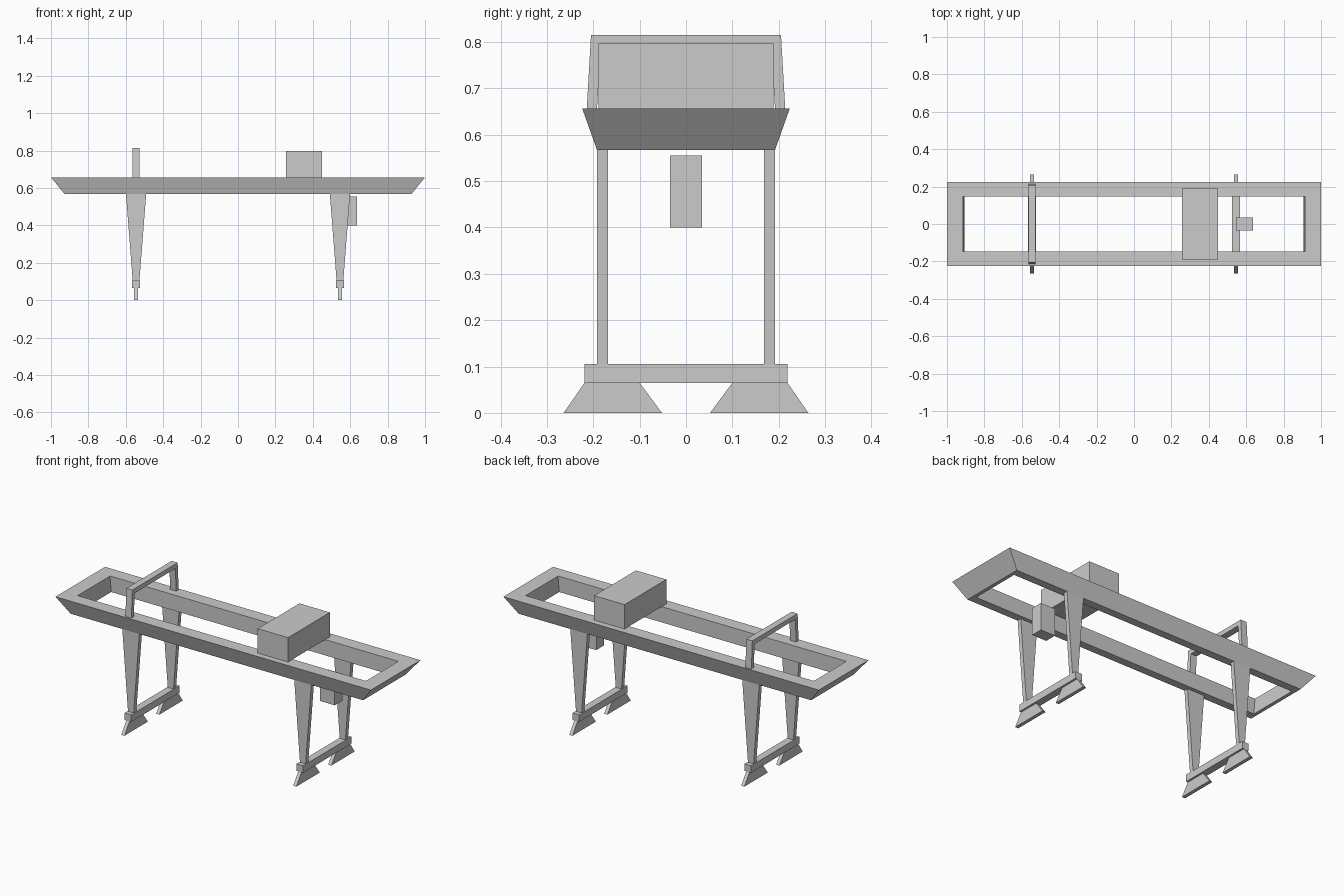
import bpy
import bmesh

cube = bpy.data.objects.get("Cube")
if cube:
    bpy.data.objects.remove(cube, do_unlink=True)

grey = bpy.data.materials.new("light_grey")
grey.use_nodes = True
colour = (0.6, 0.6, 0.6, 1)
grey.diffuse_color = colour
grey.node_tree.nodes["Principled BSDF"].inputs["Base Color"].default_value = colour


def finish(name, bm):
    bmesh.ops.recalc_face_normals(bm, faces=bm.faces)
    mesh = bpy.data.meshes.new(name)
    bm.to_mesh(mesh)
    bm.free()
    mesh.materials.append(grey)
    obj = bpy.data.objects.new(name, mesh)
    bpy.context.collection.objects.link(obj)
    return obj


def rect(bm, x0, x1, y0, y1, z):
    return [bm.verts.new(p) for p in
            ((x0, y0, z), (x1, y0, z), (x1, y1, z), (x0, y1, z))]


def bridge(bm, a, b):
    for i in range(4):
        j = (i + 1) % 4
        bm.faces.new((a[i], a[j], b[j], b[i]))


def taper(name, low, z0, high, z1):
    """Solid between two rectangles given as (x0, x1, y0, y1)."""
    bm = bmesh.new()
    a, b = rect(bm, *low, z0), rect(bm, *high, z1)
    bridge(bm, a, b)
    bm.faces.new(a)
    bm.faces.new(b)
    return finish(name, bm)


def block(name, area, z0, z1):
    return taper(name, area, z0, area, z1)


DECK_LOW, DECK_TOP = 0.567, 0.657
SPAN = 0.545

# Ring-shaped girder deck with flared outer walls
bm = bmesh.new()
loops = [rect(bm, -x, x, -y, y, z) for x, y, z in (
    (0.927, 0.192, DECK_LOW), (1, 0.224, DECK_TOP),
    (0.914, 0.147, DECK_TOP), (0.907, 0.147, DECK_LOW))]
for i in range(4):
    bridge(bm, loops[i], loops[(i + 1) % 4])
finish("girder_deck", bm)

# Two portals: tapered legs, sill beam and splayed feet
for end, cx in (("left", SPAN), ("right", -SPAN)):
    block(f"{end}_sill_beam", (cx - 0.021, cx + 0.021, -0.219, 0.219), 0.065, 0.105)
    for side, s in (("back", 1), ("front", -1)):
        y0, y1 = sorted((s * 0.168, s * 0.192))
        taper(f"{end}_{side}_leg", (cx - 0.018, cx + 0.018, y0, y1), 0.105,
              (cx - 0.054, cx + 0.054, y0, y1), DECK_LOW)
        low = sorted((s * 0.052, s * 0.264))
        high = sorted((s * 0.1, s * 0.219))
        taper(f"{end}_{side}_foot", (cx - 0.01, cx + 0.01, *low), 0,
              (cx - 0.01, cx + 0.01, *high), 0.065)

# Arch over the deck, extruded from its outline
outline = [(-0.214, DECK_TOP), (-0.205, 0.815), (0.205, 0.815), (0.214, DECK_TOP),
           (0.192, DECK_TOP), (0.184, 0.789), (-0.184, 0.789), (-0.192, DECK_TOP)]
bm = bmesh.new()
face = bm.faces.new([bm.verts.new((-SPAN - 0.019, y, z)) for y, z in outline])
extruded = bmesh.ops.extrude_face_region(bm, geom=[face])["geom"]
bmesh.ops.translate(bm, vec=(0.038, 0, 0),
                    verts=[v for v in extruded if isinstance(v, bmesh.types.BMVert)])
finish("deck_arch", bm)

# Machinery house on the deck and operator cab below it
block("machinery_house", (0.257, 0.45, -0.189, 0.189), DECK_TOP, 0.797)
block("operator_cab", (0.545, 0.637, -0.034, 0.034), 0.4, 0.555)
